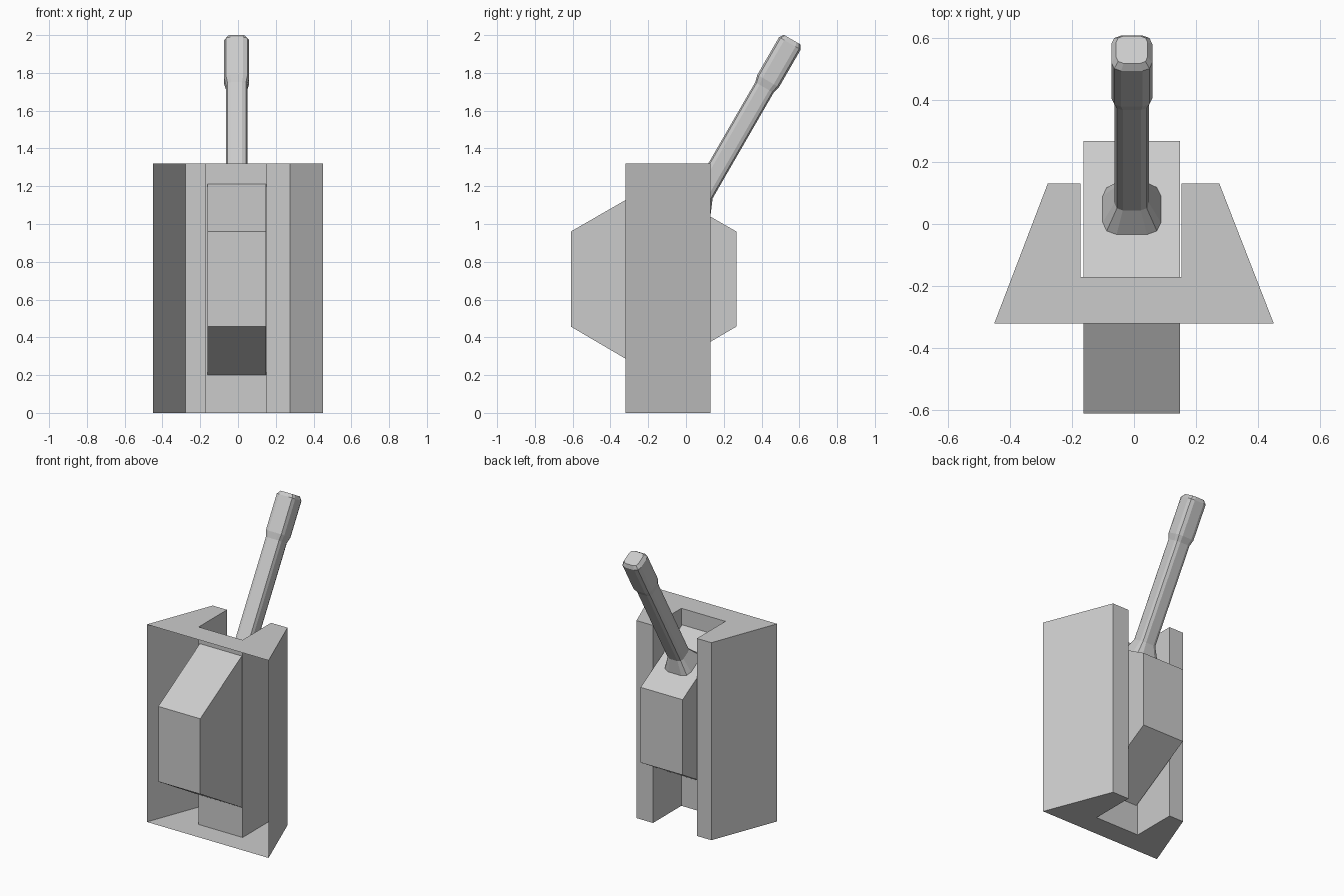
import bpy, bmesh, math
from mathutils import Vector, Matrix

if "Cube" in bpy.data.objects:
    bpy.data.objects.remove(bpy.data.objects["Cube"])


def finish(bm, name):
    bmesh.ops.recalc_face_normals(bm, faces=bm.faces)
    mesh = bpy.data.meshes.new(name)
    bm.to_mesh(mesh)
    bm.free()
    obj = bpy.data.objects.new(name, mesh)
    bpy.context.collection.objects.link(obj)
    return obj


def loft(name, rings, cap_start=True, skip_side=None):
    """Join rings of points; skip_side leaves one side strip open."""
    bm = bmesh.new()
    vs = [[bm.verts.new(p) for p in ring] for ring in rings]
    n = len(vs[0])
    for a, b in zip(vs, vs[1:]):
        for i in range(n):
            if i != skip_side:
                j = (i + 1) % n
                bm.faces.new((a[i], a[j], b[j], b[i]))
    if cap_start:
        bm.faces.new(vs[0][::-1])
    bm.faces.new(vs[-1])
    return finish(bm, name)


def rounded_square(half, s, segs=2, ratio=0.48):
    """Square ring with rounded corners at height s."""
    r = half * ratio
    pts = []
    for k in range(4):
        cx, cy = [(1, 1), (-1, 1), (-1, -1), (1, -1)][k]
        for i in range(segs + 1):
            a = math.radians(90 * (k + i / segs))
            pts.append((cx * (half - r) + r * math.cos(a),
                        cy * (half - r) + r * math.sin(a), s))
    return pts


# Housing: slotted trapezoid shell, open at the front (side 0)
plan = [(-0.45, -0.32), (0.45, -0.32), (0.275, 0.13), (0.153, 0.13),
        (0.153, -0.17), (-0.172, -0.17), (-0.172, 0.13), (-0.278, 0.13)]
loft("housing", [[(x, y, z) for x, y in plan] for z in (0, 1.32)], skip_side=0)

# Pivot block: hexagonal side profile through the slot
side = [(-0.61, 0.457), (-0.172, 0.20), (0.267, 0.373 + 0.084), (0.267, 0.96),
        (-0.172, 1.212), (-0.61, 0.96)]
loft("pivot_block", [[(x, y, z) for y, z in side] for x in (-0.162, 0.148)])

# Lever: flared foot, shaft and thicker grip, square to the block's rear slope
profile = [(0.094, 0), (0.056, 0.09), (0.056, 0.735), (0.066, 0.775),
           (0.066, 1.005), (0.051, 1.028)]
lever = loft("lever", [rounded_square(h, s) for h, s in profile], cap_start=False)
lever.data.transform(Matrix.Translation(Vector((-0.007, 0.0475, 1.086)))
                     @ Matrix.Rotation(math.radians(-30), 4, 'X'))
